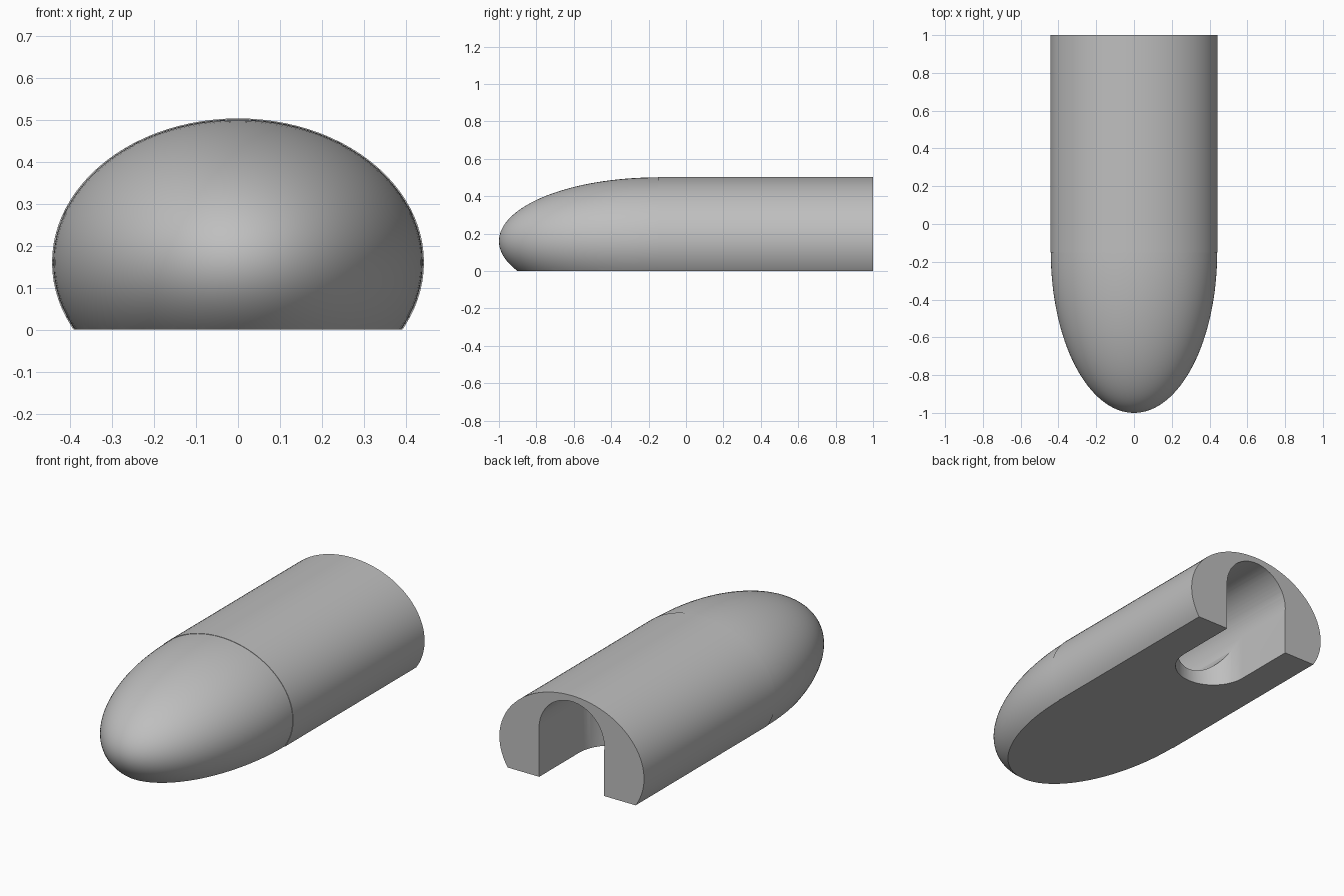
import bpy, bmesh
from math import sin, cos, pi
from mathutils import Matrix, Vector

cube = bpy.data.objects.get("Cube")
if cube:
    bpy.data.objects.remove(cube, do_unlink=True)

HALF_WIDTH, HALF_HEIGHT, AXIS_Z = 0.443, 0.343, 0.16
BACK, SEAM, NOSE_LENGTH = 1.0, -0.15, 0.85
SLOT_R, SLOT_Z, SLOT_END = 0.2, 0.27, 0.65

grey = bpy.data.materials.new("plain grey")
grey.use_nodes = True
colour = (0.52, 0.52, 0.52, 1)
grey.diffuse_color = colour
grey.node_tree.nodes["Principled BSDF"].inputs["Base Color"].default_value = colour


def make_object(name, bm):
    bmesh.ops.recalc_face_normals(bm, faces=bm.faces)
    mesh = bpy.data.meshes.new(name)
    bm.to_mesh(mesh)
    bm.free()
    mesh.materials.append(grey)
    obj = bpy.data.objects.new(name, mesh)
    bpy.context.collection.objects.link(obj)
    return obj


def extrude_outline(name, points, direction):
    bm = bmesh.new()
    face = bm.faces.new([bm.verts.new(p) for p in points])
    top = bmesh.ops.extrude_face_region(bm, geom=[face])
    moved = [g for g in top["geom"] if isinstance(g, bmesh.types.BMVert)]
    bmesh.ops.translate(bm, verts=moved, vec=direction)
    obj = make_object(name, bm)
    obj.hide_render = True
    return obj


# Body: straight barrel with a half-ellipsoid nose, turned about the y axis
profile = [(0, BACK), (1, BACK), (1, SEAM)]
steps = 32
for i in range(steps + 1):
    t = pi / 2 * i / steps
    radius = 0.994 * cos(t) if i < steps else 0
    profile.append((radius, SEAM - NOSE_LENGTH * sin(t)))
bm = bmesh.new()
verts = [bm.verts.new((r, y, 0)) for r, y in profile]
edges = [bm.edges.new(pair) for pair in zip(verts, verts[1:])]
bmesh.ops.spin(bm, geom=verts + edges, cent=(0, 0, 0), axis=(0, 1, 0),
               angle=2 * pi, steps=96)
bmesh.ops.remove_doubles(bm, verts=bm.verts, dist=0.0001)
bmesh.ops.transform(bm, verts=bm.verts,
                    matrix=Matrix.Translation((0, 0, AXIS_Z))
                    @ Matrix.Diagonal((HALF_WIDTH, 1, HALF_HEIGHT, 1)))

# Flat underside
cut = bmesh.ops.bisect_plane(bm, geom=bm.verts[:] + bm.edges[:] + bm.faces[:],
                             plane_co=(0, 0, 0), plane_no=(0, 0, 1), clear_inner=True)
rim = [e for e in bm.edges if e.is_boundary]
bmesh.ops.edgeloop_fill(bm, edges=rim)
body = make_object("body", bm)

# Round bore along the barrel
sides = 64
circle = [(SLOT_R * cos(2 * pi * i / sides), SEAM, SLOT_Z + SLOT_R * sin(2 * pi * i / sides))
          for i in range(sides)]
bore = extrude_outline("bore_cutter", circle, Vector((0, BACK - SEAM + 0.2, 0)))

# Round-ended slot open to the underside and the back
half = SLOT_R - 0.001
outline = [(half, BACK + 0.1, -0.1)]
for i in range(33):
    a = pi * i / 32
    outline.append((half * cos(a), SLOT_END - half * sin(a), -0.1))
outline.append((-half, BACK + 0.1, -0.1))
slot = extrude_outline("slot_cutter", outline, Vector((0, 0, SLOT_Z + 0.1)))

bpy.ops.object.select_all(action="DESELECT")
bpy.context.view_layer.objects.active = body
body.select_set(True)
for cutter in (bore, slot):
    mod = body.modifiers.new(cutter.name, "BOOLEAN")
    mod.operation = "DIFFERENCE"
    mod.solver = "EXACT"
    mod.object = cutter
    bpy.ops.object.modifier_apply(modifier=mod.name)
    bpy.data.objects.remove(cutter, do_unlink=True)
bpy.ops.object.shade_smooth_by_angle(angle=pi / 6)
